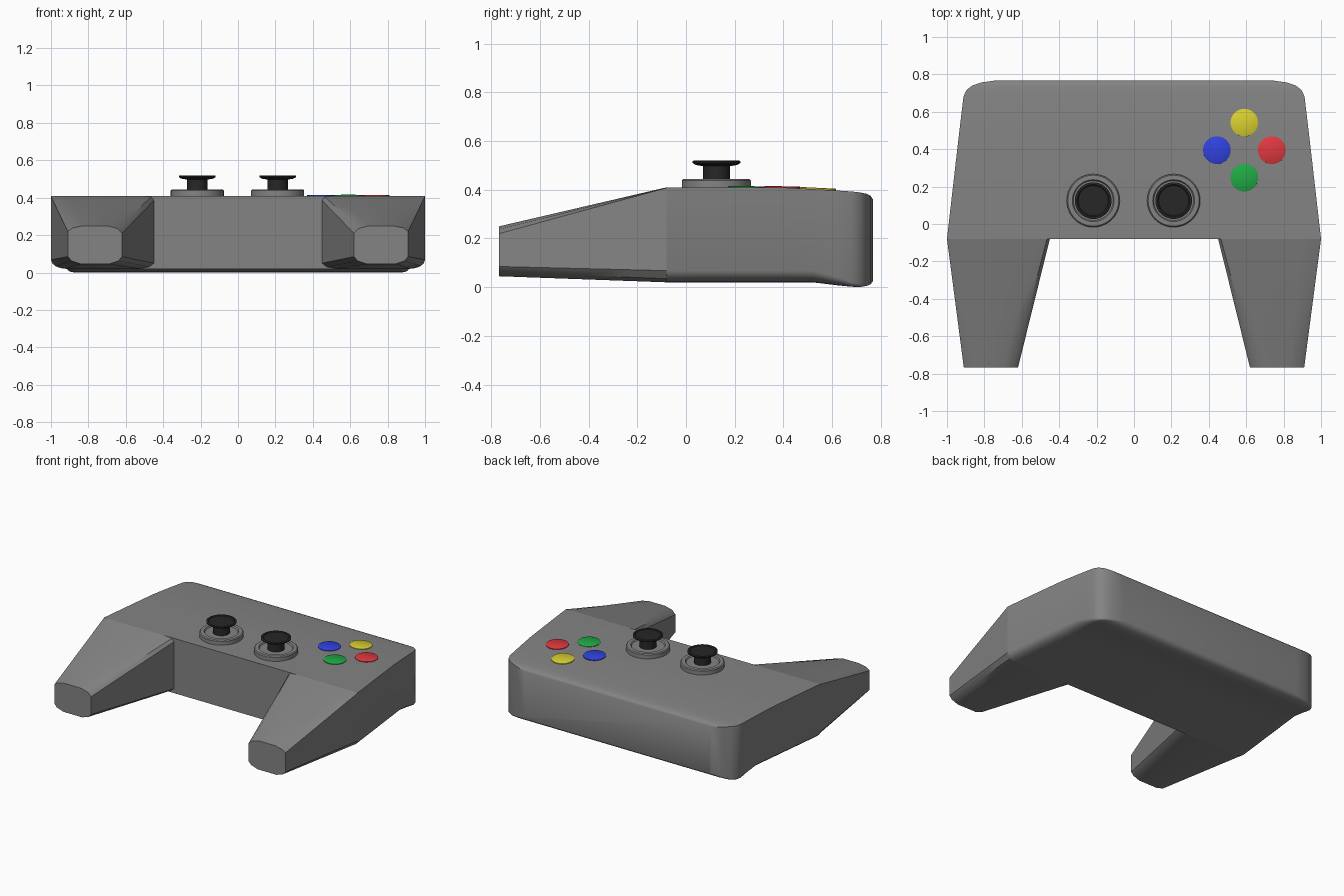
import bpy, bmesh, math

if "Cube" in bpy.data.objects:
    bpy.data.objects.remove(bpy.data.objects["Cube"])


def material(name, r, g, b):
    m = bpy.data.materials.new(name)
    m.diffuse_color = (r, g, b, 1)
    m.use_nodes = True
    m.node_tree.nodes["Principled BSDF"].inputs["Base Color"].default_value = m.diffuse_color
    return m


GREY = material("grey plastic", 0.23, 0.23, 0.23)
BLACK = material("black rubber", 0.02, 0.02, 0.02)
YELLOW = material("yellow", 0.68, 0.62, 0.03)
RED = material("red", 0.74, 0.04, 0.05)
GREEN = material("green", 0.015, 0.40, 0.06)
BLUE = material("blue", 0.03, 0.055, 0.74)


def finish(bm, name, mat, angle=35):
    bmesh.ops.recalc_face_normals(bm, faces=bm.faces)
    me = bpy.data.meshes.new(name)
    bm.to_mesh(me)
    bm.free()
    me.materials.append(mat)
    ob = bpy.data.objects.new(name, me)
    bpy.context.collection.objects.link(ob)
    bpy.ops.object.select_all(action='DESELECT')
    ob.select_set(True)
    bpy.context.view_layer.objects.active = ob
    bpy.ops.object.shade_smooth_by_angle(angle=math.radians(angle))
    return ob


def loft(name, rings, mat, cap_first=True, angle=35):
    """Skin a list of equal-length closed rings; cap the ends."""
    bm = bmesh.new()
    vs = [[bm.verts.new(p) for p in ring] for ring in rings]
    n = len(vs[0])
    for a, b in zip(vs, vs[1:]):
        for i in range(n):
            j = (i + 1) % n
            bm.faces.new((a[i], a[j], b[j], b[i]))
    if cap_first:
        bm.faces.new(vs[0])
    bm.faces.new(vs[-1])
    return finish(bm, name, mat, angle)


def turned(name, profile, centre, mat, sides=40):
    """Round part from (radius, height) pairs, bottom to top."""
    rings = [[(r * math.cos(2 * math.pi * i / sides),
               r * math.sin(2 * math.pi * i / sides), z) for i in range(sides)]
             for r, z in profile]
    ob = loft(name, rings, mat)
    ob.location = centre
    return ob


# Body: sections along y (y, half width, top z, bottom z, lower corner radius)
sections = [
    (-0.08, 1.00, 0.41, 0.02, 0.08),
    (0.20, 0.968, 0.41, 0.02, 0.08),
    (0.40, 0.945, 0.409, 0.02, 0.08),
    (0.52, 0.931, 0.403, 0.02, 0.08),
    (0.62, 0.919, 0.397, 0.008, 0.055),
    (0.68, 0.912, 0.393, 0.002, 0.03),
    (0.715, 0.897, 0.389, 0.001, 0.02),
    (0.74, 0.865, 0.384, 0.005, 0.02),
    (0.757, 0.815, 0.376, 0.011, 0.02),
    (0.768, 0.735, 0.36, 0.025, 0.02),
]
rings = []
for y, w, zt, zb, r in sections:
    half = [(w, zt)]
    for k in range(5):
        a = math.radians(22.5 * k)
        half.append((w - r + r * math.cos(a), zb + 0.6 * r * (1 - math.sin(a))))
    rings.append([(x, y, z) for x, z in half] +
                 [(-x, y, z) for x, z in reversed(half)])
loft("body", rings, GREY)

# Grips: tapered loft from the body to the blunt tip, mirrored
root = [(.45, .05), (.45, .385), (.465, .405), (.52, .41), (.90, .41), (.97, .41),
        (1.0, .408), (1.0, .068), (.975, .035), (.92, .02), (.53, .02), (.475, .03)]
tip = [(.62, .085), (.62, .21), (.645, .235), (.70, .25), (.83, .25), (.885, .238),
       (.91, .22), (.91, .085), (.89, .062), (.84, .045), (.69, .045), (.64, .062)]
rings = []
for k in range(5):
    t = k / 4
    rings.append([(a[0] + (b[0] - a[0]) * t, -0.08 - 0.687 * t, a[1] + (b[1] - a[1]) * t)
                  for a, b in zip(root, tip)])
grips = loft("grips", rings, GREY, cap_first=False)
grips.modifiers.new("mirror", 'MIRROR')

# Thumbsticks: grey collar, black stem with a flared dished cap
for side, x in (("left", -0.218), ("right", 0.212)):
    turned(side + "_stick_collar",
           [(0.142, 0.40), (0.142, 0.438), (0.136, 0.444), (0.112, 0.445), (0.106, 0.436)],
           (x, 0.125, 0), GREY)
    turned(side + "_stick",
           [(0.055, 0.42), (0.055, 0.497), (0.085, 0.502), (0.098, 0.51), (0.098, 0.517),
            (0.093, 0.52), (0.086, 0.52), (0.080, 0.515)],
           (x, 0.125, 0), BLACK)

# Face buttons: shallow discs following the slope of the top
for name, mat, dx, dy, z in (("top", YELLOW, 0, 1, 0.408), ("bottom", GREEN, 0, -1, 0.415),
                             ("left", BLUE, -1, 0, 0.4145), ("right", RED, 1, 0, 0.4145)):
    b = turned(name + "_button", [(0.074, -0.03), (0.074, -0.002), (0.071, 0.0)],
               (0.59 + 0.147 * dx, 0.395 + 0.147 * dy, z), mat)
    b.rotation_euler.x = -0.05 if dy == 1 else -0.015
